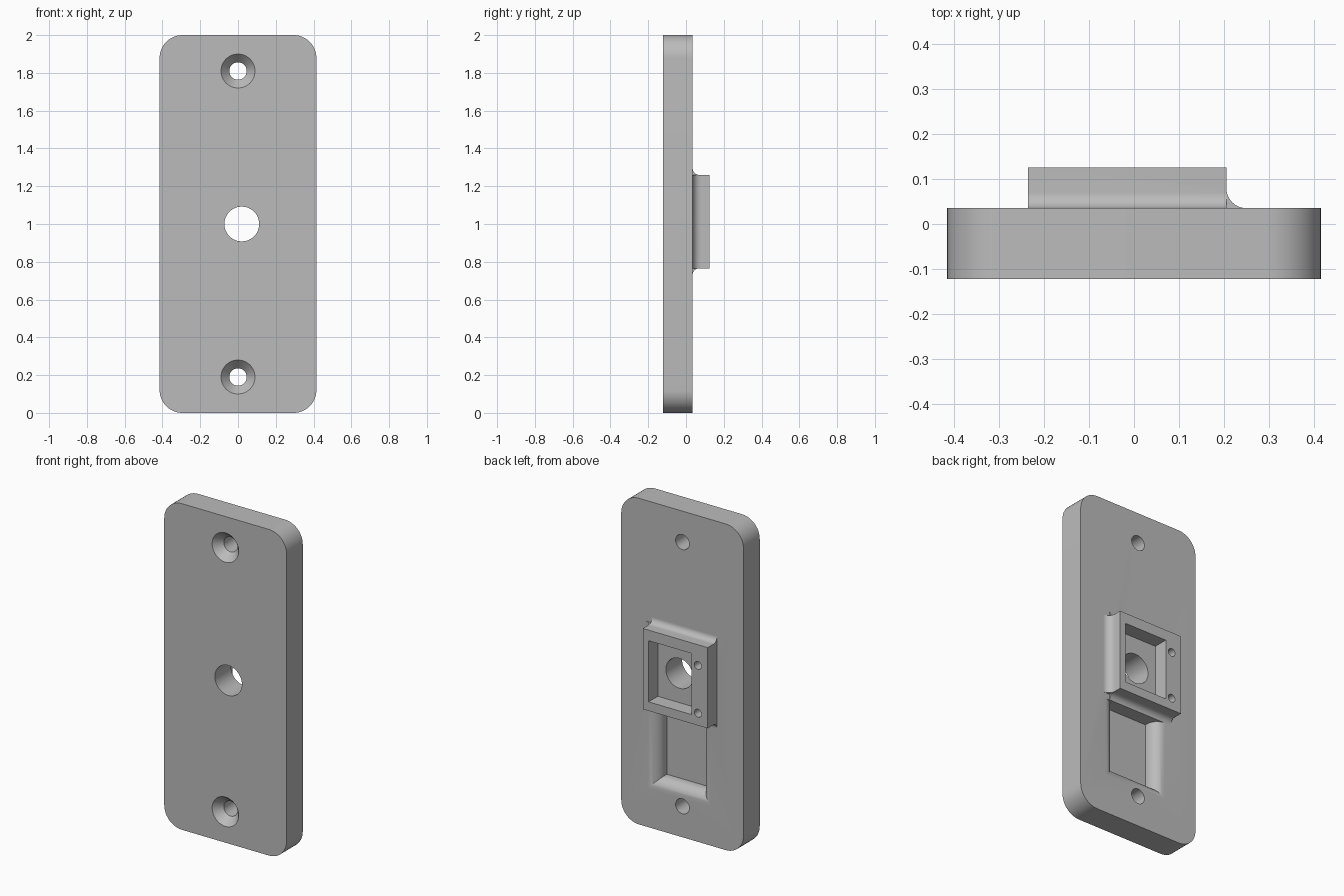
import bpy, bmesh, math
from mathutils import Vector

cube = bpy.data.objects.get("Cube")
if cube:
    bpy.data.objects.remove(cube, do_unlink=True)

grey = bpy.data.materials.new("plain_grey")
grey.use_nodes = True
grey.diffuse_color = (0.5, 0.5, 0.5, 1)
grey.node_tree.nodes["Principled BSDF"].inputs["Base Color"].default_value = (0.5, 0.5, 0.5, 1)

FRONT, BACK, TOP = -0.122, 0.035, 0.125


def loft(name, rings):
    """Closed solid through matching rings of points."""
    bm = bmesh.new()
    loops = [[bm.verts.new(p) for p in ring] for ring in rings]
    for a, b in zip(loops, loops[1:]):
        for i in range(len(a)):
            j = (i + 1) % len(a)
            bm.faces.new((a[i], a[j], b[j], b[i]))
    bm.faces.new(loops[0])
    bm.faces.new(loops[-1])
    bmesh.ops.recalc_face_normals(bm, faces=bm.faces)
    mesh = bpy.data.meshes.new(name)
    bm.to_mesh(mesh)
    bm.free()
    mesh.materials.append(grey)
    obj = bpy.data.objects.new(name, mesh)
    bpy.context.collection.objects.link(obj)
    return obj


def arc(cx, cy, r, start, end, n=12):
    angles = [math.radians(start + (end - start) * i / n) for i in range(n + 1)]
    return [(cx + r * math.cos(a), cy + r * math.sin(a)) for a in angles]


def box(name, x0, x1, y0, y1, z0, z1):
    return loft(name, [[(x0, y, z0), (x1, y, z0), (x1, y, z1), (x0, y, z1)] for y in (y0, y1)])


def turned(name, x, z, steps):
    """Round solid along y from (y, radius) steps."""
    return loft(name, [[(px, y, pz) for px, pz in arc(x, z, r, 0, 352.5, 47)] for y, r in steps])


def combine(target, tool, operation="DIFFERENCE"):
    mod = target.modifiers.new("shape", "BOOLEAN")
    mod.operation, mod.solver, mod.object = operation, "EXACT", tool
    bpy.context.view_layer.objects.active = target
    bpy.ops.object.modifier_apply(modifier=mod.name)
    bpy.data.objects.remove(tool, do_unlink=True)


# Plate with rounded corners
W, R = 0.415, 0.12
outline = (arc(W - R, 2 - R, R, 0, 90) + arc(R - W, 2 - R, R, 90, 180)
           + arc(R - W, R, R, 180, 270) + arc(W - R, R, R, 270, 360))
plate = loft("back_plate", [[(x, y, z) for x, z in outline] for y in (FRONT, BACK)])

# Countersunk screw holes and centre hole
for z in (0.19, 1.81):
    combine(plate, turned("screw_hole", 0, z, [(FRONT - 0.01, 0.1), (FRONT, 0.09),
                                               (FRONT + 0.05, 0.046), (BACK + 0.1, 0.046)]))
combine(plate, turned("centre_hole", 0.02, 1, [(-0.3, 0.092), (0.3, 0.092)]))

# Cable recess with rounded-over rim on three sides
depth, rim = 0.085, 0.07
rings = []
for t in [depth] + [rim * (1 - math.sin(math.radians(a))) for a in range(0, 91, 9)] + [-0.05]:
    inner = max(0, min(rim, rim - t))
    o = rim - math.sqrt(max(0, rim * rim - inner * inner))
    y = BACK - t
    rings.append([(-0.125 - o, y, 0.31 - o), (0.165 + o, y, 0.31 - o),
                  (0.165 + o, y, 0.73), (-0.125 - o, y, 0.73)])
combine(plate, loft("recess", rings))

# Raised socket with concave fillets where it meets the plate
X0, X1, Z0, Z1, F = -0.235, 0.205, 0.765, 1.26, 0.035
section = ([(Z0, TOP)] + arc(Z0 - F, BACK + F, F, 0, -90)
           + arc(Z1 + F, BACK + F, F, 270, 180) + [(Z1, TOP)])
socket = loft("raised_socket", [[(x, y, z) for z, y in section] for x in (X0, X1)])
G = 0.045
side = [(X1 - 0.02, BACK)] + arc(X1 + G, BACK + G, G, 270, 180) + [(X1 - 0.02, BACK + G)]
combine(socket, loft("side_fillet", [[(x, y, z) for x, y in side] for z in (Z0, Z1)]), "UNION")

# Socket pocket and its two small fixing holes
combine(socket, box("pocket", -0.125, 0.167, 0, 0.2, 0.82, 1.195))
for z in (0.84, 1.133):
    combine(socket, turned("fixing_hole", -0.168, z, [(0, 0.024), (0.2, 0.024)]))

for obj in (plate, socket):
    bpy.ops.object.select_all(action="DESELECT")
    obj.select_set(True)
    bpy.context.view_layer.objects.active = obj
    bpy.ops.object.shade_smooth_by_angle(angle=math.radians(30))
